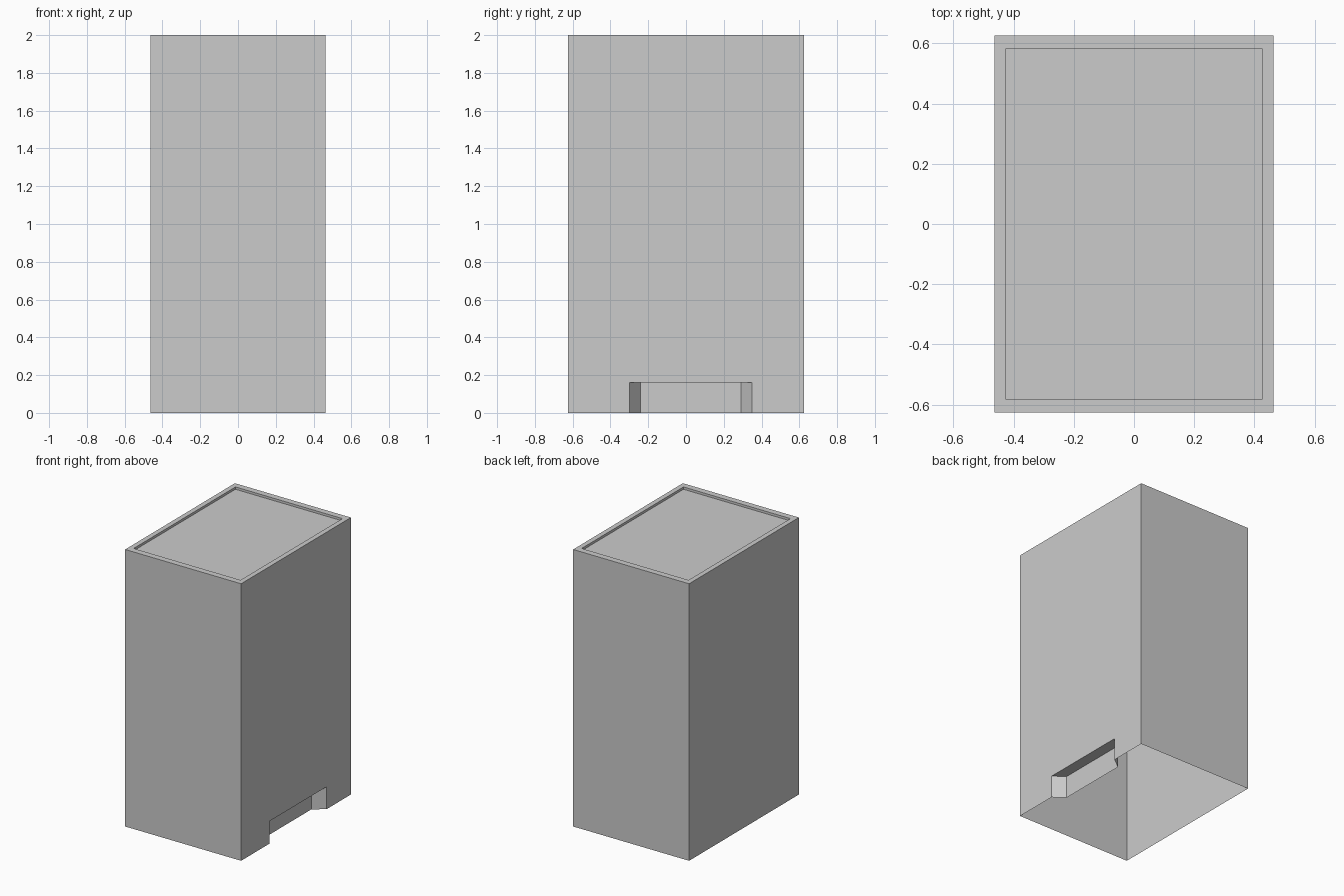
import bpy
import bmesh
from mathutils import Vector

default = bpy.data.objects.get("Cube")
if default:
    bpy.data.objects.remove(default, do_unlink=True)

HX, HY, H = 0.463, 0.626, 2.0      # half width, half depth, height
RIM_X, RIM_Y, SINK = 0.427, 0.581, 0.017
NOTCH_TOP, NOTCH_DEPTH = 0.162, 0.08

grey = bpy.data.materials.new("light grey")
grey.use_nodes = True
colour = (0.6, 0.6, 0.6, 1)
grey.diffuse_color = colour
grey.node_tree.nodes["Principled BSDF"].inputs["Base Color"].default_value = colour

bm = bmesh.new()


def ring(points, z):
    return [bm.verts.new((x, y, z)) for x, y in points]


def rectangle(hx, hy):
    return [(-hx, -hy), (hx, -hy), (hx, hy), (-hx, hy)]


def bridge(lower, upper, closed=True):
    """Quads between two matching rows of vertices."""
    n = len(lower)
    for i in range(n if closed else n - 1):
        j = (i + 1) % n
        bm.faces.new((lower[i], lower[j], upper[j], upper[i]))


# Outer walls, open underneath; the +x wall is made with the notch below
base = ring(rectangle(HX, HY), 0)
top = ring(rectangle(HX, HY), H)
for i in (0, 2, 3):
    j = (i + 1) % 4
    bm.faces.new((base[i], base[j], top[j], top[i]))

# Top rim and sunken lid
rim = ring(rectangle(RIM_X, RIM_Y), H)
lid = ring(rectangle(RIM_X, RIM_Y), H - SINK)
bridge(top, rim)
bridge(rim, lid)
bm.faces.new(lid)

# Notch with slanted ends at the foot of the +x wall
inner = HX - NOTCH_DEPTH
path = [(HX, -0.30), (inner, -0.24), (inner, 0.29), (HX, 0.35)]
foot = ring(path, 0)
head = ring(path, NOTCH_TOP)
bridge(foot, head, closed=False)
bm.faces.new(head[::-1])

# The +x wall around the notch
bm.faces.new((base[1], foot[0], head[0], head[3], foot[3], base[2], top[2], top[1]))

mesh = bpy.data.meshes.new("casing")
bm.to_mesh(mesh)
bm.free()
mesh.materials.append(grey)
casing = bpy.data.objects.new("casing", mesh)
bpy.context.collection.objects.link(casing)
